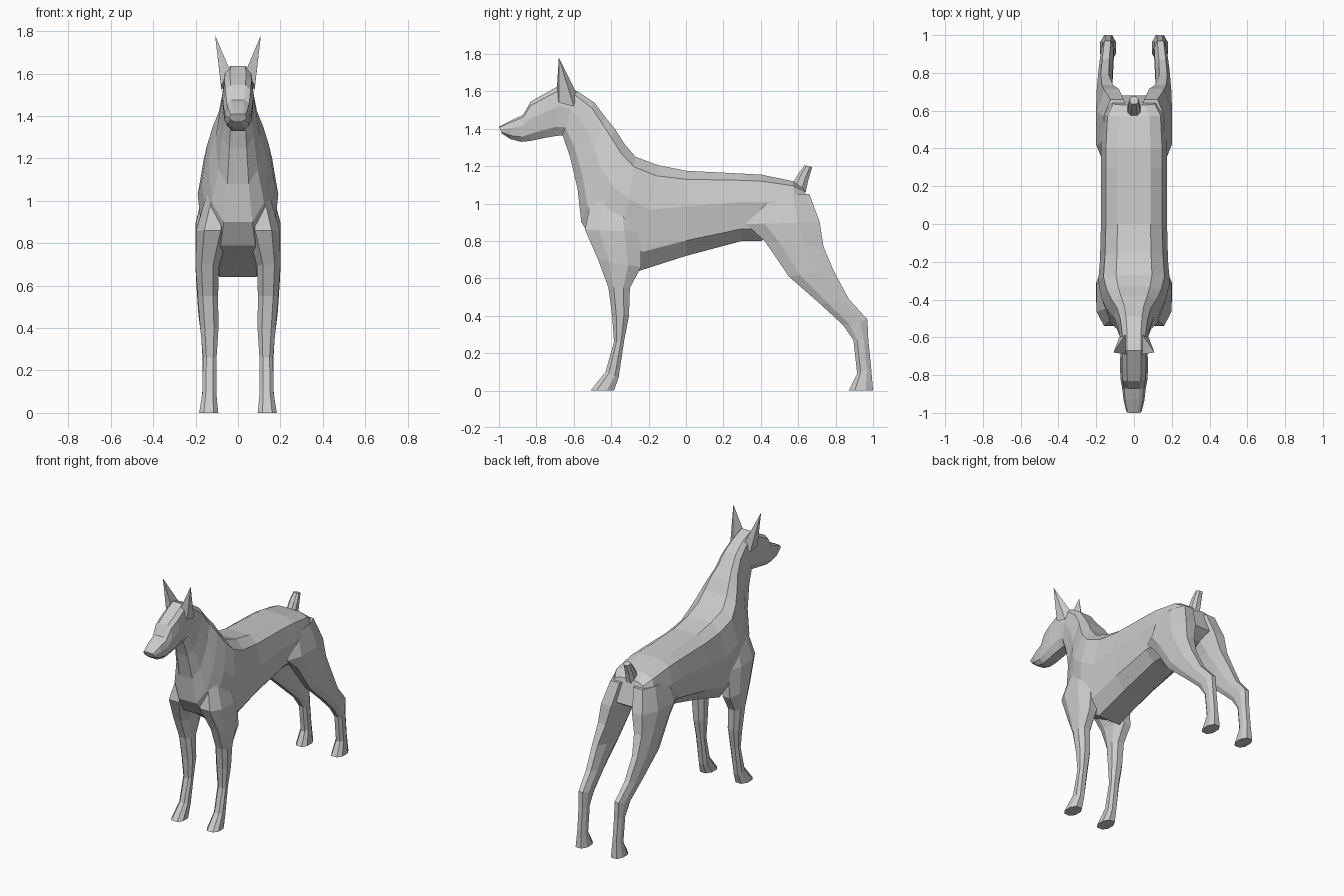
import bpy, bmesh

# Half cross-sections: (fraction of half width, fraction from first edge to second edge)
BODY = [(.5, 0), (.85, .1), (1, .42), (.88, .82), (.48, 1)]
LIMB = [(.5, 0), (1, .25), (1, .7), (.5, 1)]


def make(name, verts, faces):
    me = bpy.data.meshes.new(name)
    bm = bmesh.new()
    vs = [bm.verts.new(v) for v in verts]
    for f in faces:
        bm.faces.new([vs[i] for i in f])
    bmesh.ops.recalc_face_normals(bm, faces=bm.faces)
    bm.to_mesh(me)
    bm.free()
    ob = bpy.data.objects.new(name, me)
    bpy.context.collection.objects.link(ob)
    return ob


def loft(name, rings, half, side=1):
    """Each ring: y, z of one profile edge, y, z of the other, centre x, half width."""
    section = half + [(-w, t) for w, t in reversed(half)]
    n = len(section)
    verts = [(side * (cx + w * hw), y0 + (y1 - y0) * t, z0 + (z1 - z0) * t)
             for y0, z0, y1, z1, cx, hw in rings for w, t in section]
    faces = [(r * n + i, r * n + (i + 1) % n, (r + 1) * n + (i + 1) % n, (r + 1) * n + i)
             for r in range(len(rings) - 1) for i in range(n)]
    faces += [tuple(range(n)), tuple(range(len(verts) - n, len(verts)))]
    return make(name, verts, faces)


# Torso, neck and head: rump to nose, top edge and bottom edge
body = loft("body", [
    (.63, 1.08, .68, .92, 0, .13),
    (.57, 1.12, .60, .87, 0, .165),
    (.40, 1.155, .40, .80, 0, .175),
    (.30, 1.16, .30, .80, 0, .175),
    (.0, 1.175, .0, .72, 0, .175),
    (-.15, 1.205, -.25, .64, 0, .18),
    (-.27, 1.25, -.36, .72, 0, .19),
    (-.33, 1.32, -.49, .79, 0, .17),
    (-.38, 1.40, -.56, .90, 0, .14),
    (-.43, 1.46, -.58, 1.08, 0, .105),
    (-.49, 1.54, -.62, 1.25, 0, .085),
    (-.58, 1.60, -.66, 1.365, 0, .072),
    (-.67, 1.635, -.70, 1.36, 0, .072),
    (-.76, 1.585, -.76, 1.35, 0, .075),
    (-.83, 1.545, -.83, 1.335, 0, .07),
    (-.87, 1.475, -.88, 1.33, 0, .062),
    (-.93, 1.447, -.94, 1.345, 0, .055),
    (-1.0, 1.41, -.985, 1.375, 0, .04)], BODY)

# Legs: shoulder or hip to paw, front edge and back edge
front = [
    (-.50, 1.05, -.28, 1.08, .09, .05),
    (-.54, .86, -.24, .85, .12, .078),
    (-.47, .70, -.24, .66, .145, .055),
    (-.415, .55, -.30, .55, .142, .048),
    (-.395, .40, -.305, .40, .135, .043),
    (-.385, .26, -.33, .27, .133, .032),
    (-.43, .10, -.36, .07, .135, .033),
    (-.51, 0, -.385, 0, .138, .045)]
hind = [
    (.36, 1.05, .66, 1.05, .09, .07),
    (.32, .89, .715, .90, .12, .08),
    (.42, .80, .735, .77, .14, .06),
    (.55, .61, .79, .64, .155, .042),
    (.72, .46, .87, .49, .15, .037),
    (.84, .35, .97, .38, .14, .033),
    (.895, .27, .975, .27, .138, .03),
    (.915, .09, .99, .12, .137, .03),
    (.87, 0, 1.0, 0, .137, .043)]
parts = [loft(n, r, LIMB, s) for n, r in (("front_leg", front), ("hind_leg", hind)) for s in (1, -1)]

# Merge the legs into one continuous skin
bpy.context.view_layer.objects.active = body
for leg in parts:
    mod = body.modifiers.new("union", 'BOOLEAN')
    mod.operation, mod.solver, mod.object = 'UNION', 'EXACT', leg
    bpy.ops.object.modifier_apply(modifier=mod.name)
    bpy.data.objects.remove(leg)

# Docked tail
loft("tail", [(.565, 1.10, .64, 1.06, 0, .035), (.60, 1.16, .655, 1.13, 0, .03),
              (.635, 1.205, .675, 1.195, 0, .022)], LIMB)

# Pointed ears
for s, label in ((1, "left"), (-1, "right")):
    base = [(.04, -.69, 1.62), (.08, -.68, 1.54), (.078, -.60, 1.52), (.045, -.585, 1.59)]
    make(label + "_ear", [(s * x, y, z) for x, y, z in base + [(.108, -.68, 1.78)]],
         [(0, 1, 2, 3), (0, 1, 4), (1, 2, 4), (2, 3, 4), (3, 0, 4)])
